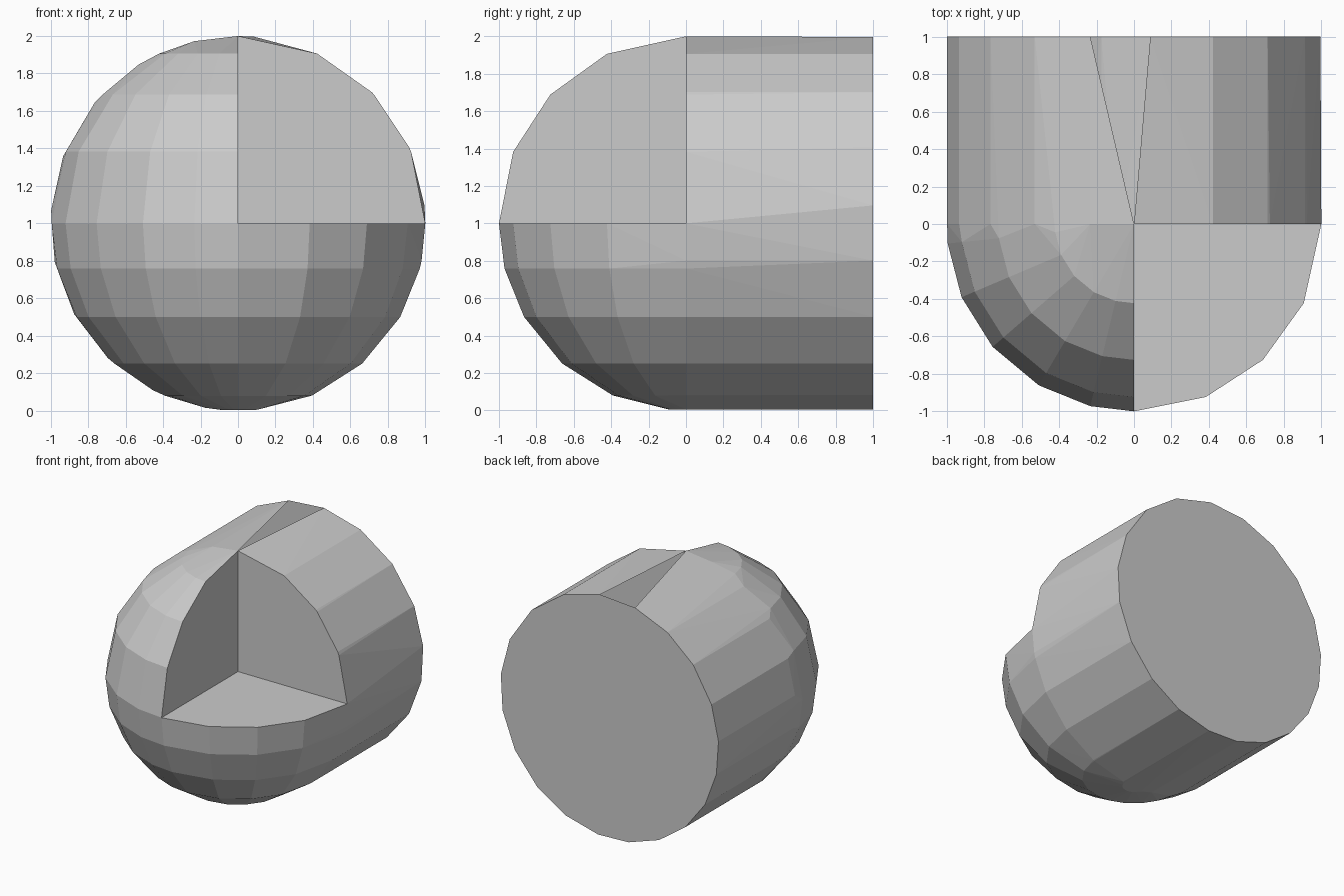
import bpy, bmesh
from math import sin, cos, radians

if "Cube" in bpy.data.objects:
    bpy.data.objects.remove(bpy.data.objects["Cube"])

# Angles (degrees) of the low-poly divisions
LEFT_AND_BELOW = [103.5, 122, 140, 159, 176, 192, 209, 226, 243, 260,
                  276, 293.5, 311.5, 330, 348.5]
FRONT_RING = [0, 24, 44.5, 65, 90] + LEFT_AND_BELOW
BACK_RING = [5.5, 24, 44.5, 65, 85] + LEFT_AND_BELOW
LATITUDES = [-85, -67, -48.5, -30, -14, 0, 22.5, 43.5, 65, 90]
LONGITUDES = [-84, -67, -49, -30.5, -13.5, 0, 22.5, 43.5, 65, 90]


def ring(angles, y):
    return [(cos(radians(a)), y, 1 + sin(radians(a))) for a in angles]


# Body: cylinder with a faceted domed front, wrapped as one convex shell
points = ring(FRONT_RING, 0) + ring(BACK_RING, 1)
for lat in LATITUDES:
    for lon in LONGITUDES:
        a, b = radians(lat), radians(lon)
        points.append((cos(a) * sin(b), -cos(a) * cos(b), 1 + sin(a)))
bm = bmesh.new()
for p in points:
    bm.verts.new(p)
bmesh.ops.remove_doubles(bm, verts=bm.verts, dist=0.001)
hull = bmesh.ops.convex_hull(bm, input=bm.verts)
loose = [v for v in bm.verts if not v.link_faces]
bmesh.ops.delete(bm, geom=loose, context='VERTS')
bmesh.ops.dissolve_limit(bm, angle_limit=radians(0.5), verts=bm.verts, edges=bm.edges)
bmesh.ops.recalc_face_normals(bm, faces=bm.faces)
mesh = bpy.data.meshes.new("domed_body")
bm.to_mesh(mesh)
bm.free()
body = bpy.data.objects.new("domed_body", mesh)
bpy.context.collection.objects.link(body)

# Cut-away: remove the front, right, upper eighth of the dome
bpy.ops.mesh.primitive_cube_add(size=2, location=(1, -1, 2))
cutter = bpy.context.object
cutter.name = "octant_cutter"
cutter.hide_render = True
mod = body.modifiers.new("octant_cut", 'BOOLEAN')
mod.operation = 'DIFFERENCE'
mod.solver = 'EXACT'
mod.object = cutter
bpy.ops.object.select_all(action='DESELECT')
body.select_set(True)
bpy.context.view_layer.objects.active = body
bpy.ops.object.modifier_apply(modifier=mod.name)
bpy.data.objects.remove(cutter)
